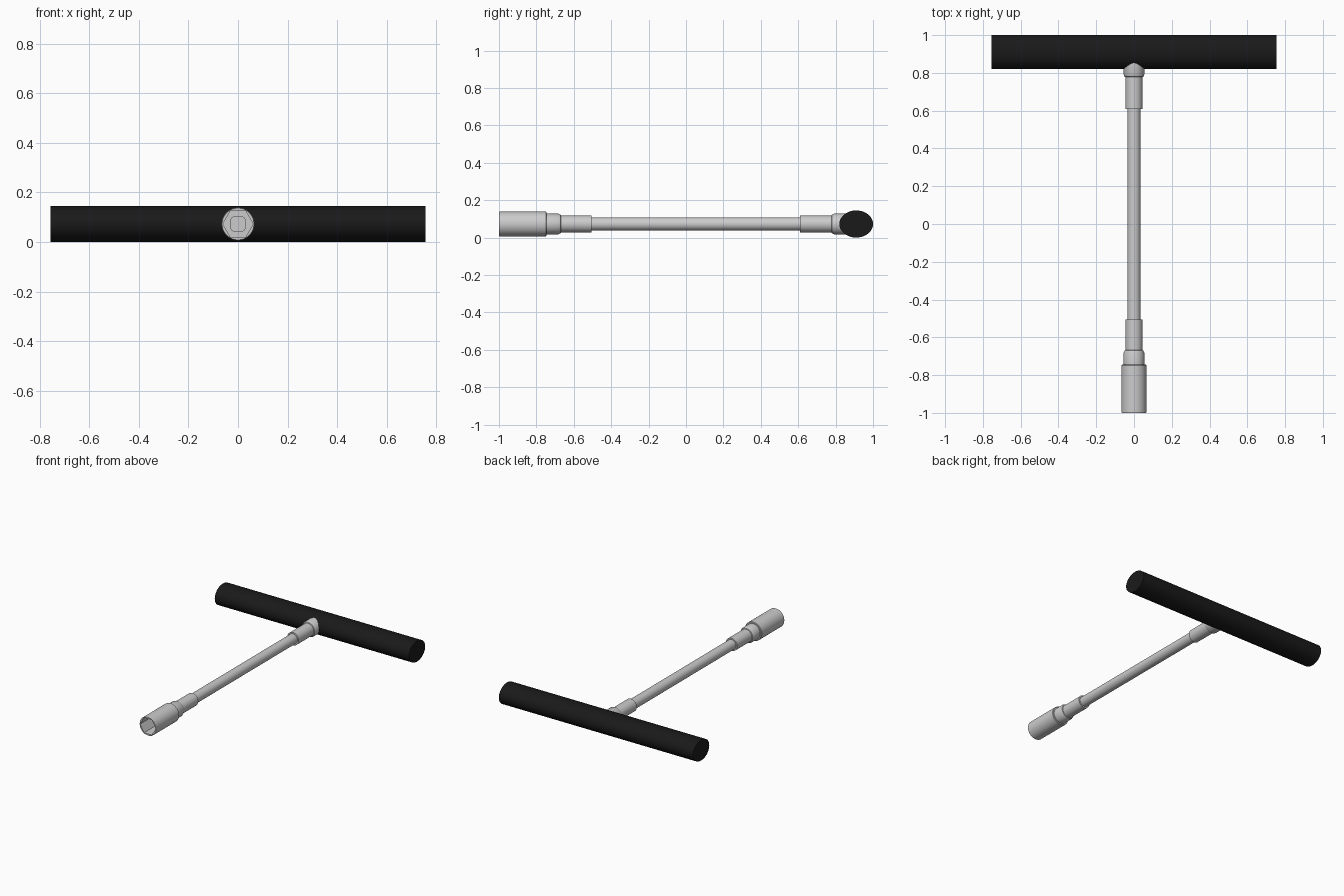
import bpy, bmesh, math

if "Cube" in bpy.data.objects:
    bpy.data.objects.remove(bpy.data.objects["Cube"])

ZC = 0.0725   # height of the shaft axis
SEG = 48


def circle(a):
    return 1.0


def hexagon(a):
    # unit corner radius, corner on the x axis
    return math.cos(math.pi / 6) / math.cos(a % (math.pi / 3) - math.pi / 6)


def soft_square(a):
    # unit half-width, rounded corners
    return (abs(math.cos(a)) ** 6 + abs(math.sin(a)) ** 6) ** (-1 / 6)


def loft(name, rings):
    """Skin a chain of (y, size, section) rings along the shaft and cap both ends."""
    bm = bmesh.new()
    loops = []
    for y, r, shape in rings:
        loop = []
        for i in range(SEG):
            a = 2 * math.pi * i / SEG
            d = r * shape(a + 1e-9)
            loop.append(bm.verts.new((d * math.cos(a), y, ZC + d * math.sin(a))))
        loops.append(loop)
    for p, q in zip(loops, loops[1:]):
        for i in range(SEG):
            j = (i + 1) % SEG
            bm.faces.new((p[i], p[j], q[j], q[i]))
    bm.faces.new(loops[0])
    bm.faces.new(loops[-1])
    bmesh.ops.recalc_face_normals(bm, faces=bm.faces)
    mesh = bpy.data.meshes.new(name)
    bm.to_mesh(mesh)
    bm.free()
    ob = bpy.data.objects.new(name, mesh)
    bpy.context.collection.objects.link(ob)
    smooth(ob)
    return ob


def smooth(ob):
    bpy.ops.object.select_all(action='DESELECT')
    ob.select_set(True)
    bpy.context.view_layer.objects.active = ob
    bpy.ops.object.shade_smooth_by_angle(angle=math.radians(25))


def turned(name, *profile):
    return loft(name, [(y, r, circle) for y, r in profile])


# Socket: stepped outside, hexagonal mouth, rounded square hole at its base
loft("socket", [
    (-0.668, 0.045, circle), (-0.670, 0.050, circle), (-0.682, 0.055, circle),
    (-0.745, 0.055, circle), (-0.745, 0.063, circle), (-0.748, 0.066, circle),
    (-0.997, 0.066, circle), (-1.0, 0.064, circle),
    (-1.0, 0.061, hexagon), (-0.78, 0.061, hexagon),
    (-0.78, 0.028, soft_square), (-0.70, 0.028, soft_square)])

# Shaft: rod with a sleeve at each end
turned("lower_sleeve", (-0.69, 0.045), (-0.505, 0.045))
turned("rod", (-0.52, 0.035), (0.63, 0.035))
turned("upper_sleeve", (0.61, 0.045), (0.80, 0.045))

# Collar running into the handle
turned("handle_collar", (0.778, 0.046), (0.780, 0.050), (0.792, 0.055), (0.87, 0.055))

# Handle: oval bar
bpy.ops.mesh.primitive_cylinder_add(vertices=64, radius=1, depth=1.51,
                                    location=(0, 0.91, ZC),
                                    rotation=(0, math.pi / 2, 0))
handle = bpy.context.object
handle.name = "handle"
handle.scale = (ZC, 0.09, 1)
bpy.ops.object.transform_apply(location=False, rotation=True, scale=True)
smooth(handle)
black = bpy.data.materials.new("black_grip")
black.diffuse_color = (0.01, 0.01, 0.01, 1)
black.use_nodes = True
black.node_tree.nodes["Principled BSDF"].inputs["Base Color"].default_value = black.diffuse_color
handle.data.materials.append(black)
